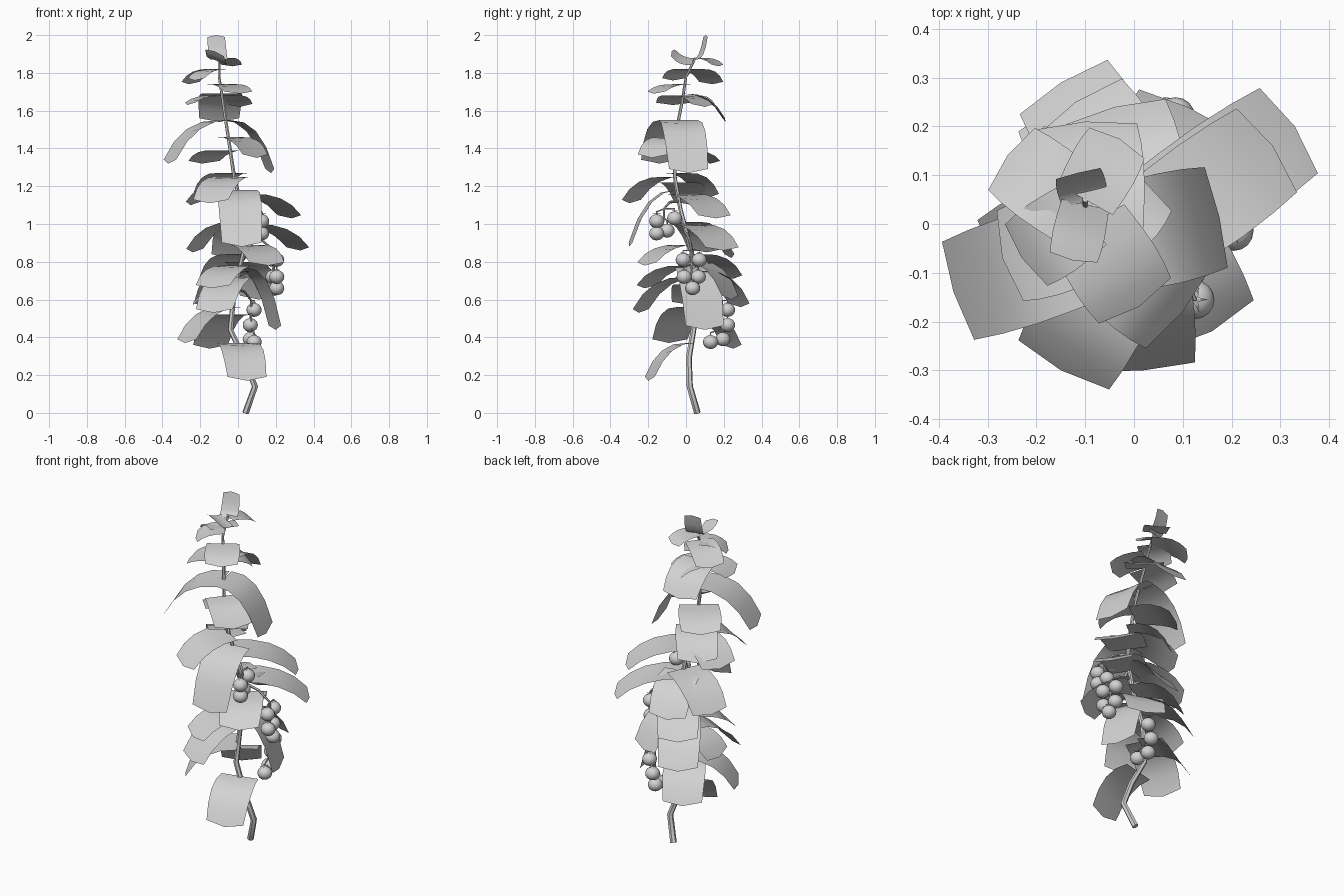
import bpy
import bmesh
import math
from mathutils import Vector

cube = bpy.data.objects.get("Cube")
if cube:
    bpy.data.objects.remove(cube, do_unlink=True)


def make_material(name, color):
    mat = bpy.data.materials.new(name)
    mat.use_nodes = True
    mat.diffuse_color = color
    mat.node_tree.nodes["Principled BSDF"].inputs["Base Color"].default_value = color
    return mat


GREY = make_material("plain grey", (0.65, 0.65, 0.65, 1))


def add_object(name, mesh, smooth_angle=40):
    obj = bpy.data.objects.new(name, mesh)
    bpy.context.collection.objects.link(obj)
    mesh.materials.append(GREY)
    bpy.ops.object.select_all(action="DESELECT")
    obj.select_set(True)
    bpy.context.view_layer.objects.active = obj
    bpy.ops.object.shade_smooth_by_angle(angle=math.radians(smooth_angle))


def tube(name, points, start_radius, end_radius, sides=6):
    """Tapered tube swept along a path."""
    bm = bmesh.new()
    rings = []
    points = [Vector(p) for p in points]
    for i, p in enumerate(points):
        along = (points[min(i + 1, len(points) - 1)] - points[max(i - 1, 0)]).normalized()
        u = along.cross(Vector((0.3, 1, 0.1))).normalized()
        v = along.cross(u)
        r = start_radius + (end_radius - start_radius) * i / (len(points) - 1)
        ring = []
        for k in range(sides):
            a = math.tau * k / sides
            ring.append(bm.verts.new(p + r * (math.cos(a) * u + math.sin(a) * v)))
        rings.append(ring)
    for a, b in zip(rings, rings[1:]):
        for k in range(sides):
            n = (k + 1) % sides
            bm.faces.new((a[k], a[n], b[n], b[k]))
    bm.faces.new(rings[0])
    bm.faces.new(rings[-1])
    bmesh.ops.recalc_face_normals(bm, faces=bm.faces)
    mesh = bpy.data.meshes.new(name)
    bm.to_mesh(mesh)
    bm.free()
    add_object(name, mesh)


# Main stem, kinked at the bottom and leaning towards the top
STEM = [Vector(p) for p in (
    (0.04, 0.06, 0), (0.09, 0.02, 0.14), (0.03, 0.015, 0.29), (-0.04, 0.04, 0.44),
    (-0.02, 0.05, 0.65), (0.03, 0.03, 0.85), (0.02, -0.03, 1.08), (-0.02, -0.06, 1.25),
    (-0.05, -0.06, 1.45), (-0.08, -0.02, 1.65), (-0.1, 0, 1.78), (-0.1, 0.05, 1.88))]
tube("stem", STEM, 0.018, 0.006)


def stem_at(z):
    for a, b in zip(STEM, STEM[1:]):
        if z <= b.z:
            return a.lerp(b, (z - a.z) / (b.z - a.z))
    return STEM[-1].copy()


def leaf(name, base_z, tip, roll=0):
    """Broad thin blade arching from the stem to its tip; roll tilts it sideways."""
    base, tip = stem_at(base_z), Vector(tip)
    out = Vector((tip.x - base.x, tip.y - base.y, 0))
    bend = base + out * 0.65
    side = Vector((-out.y, out.x, 0)).normalized()
    side = (side + Vector((0, 0, roll))).normalized()
    width = min(0.225, 0.1 + max(0, 1.95 - tip.z) * 0.33)
    bm = bmesh.new()
    rows = []
    steps = 4
    for i in range(steps + 1):
        t = i / steps
        mid = base * (1 - t) ** 2 + bend * 2 * t * (1 - t) + tip * t * t
        half = width * (0.47 + 0.04 * math.sin(math.pi * t))
        row = []
        for s in (-1, 0, 1):
            pull = (tip - bend).normalized() * 0.1 * width * t * abs(s)
            row.append(bm.verts.new(mid + side * half * s - pull))
        rows.append(row)
    for a, b in zip(rows, rows[1:]):
        for k in range(2):
            bm.faces.new((a[k], b[k], b[k + 1], a[k + 1]))
    bmesh.ops.recalc_face_normals(bm, faces=bm.faces)
    if sum(f.normal.z for f in bm.faces) < 0:
        bmesh.ops.reverse_faces(bm, faces=bm.faces)
    mesh = bpy.data.meshes.new(name)
    bm.to_mesh(mesh)
    bm.free()
    add_object(name, mesh, 60)


# Leaves: height on the stem, tip position, and sideways roll where there is one
LEAVES = (
    # crown
    (1.87, -0.115, 0.105, 2), (1.86, -0.125, -0.075, 1.915, -0.35), (1.88, -0.03, 0.175, 1.835),
    (1.82, -0.26, 0.14, 1.74), (1.82, -0.23, -0.07, 1.76), (1.74, 0.01, -0.17, 1.69),
    (1.68, -0.27, -0.07, 1.63), (1.69, -0.1, 0.21, 1.54), (1.68, 0.01, 0.1, 1.62),
    # upper middle
    (1.55, -0.37, -0.14, 1.32), (1.55, 0.175, 0.015, 1.27), (1.46, 0.1, -0.18, 1.35),
    (1.39, -0.19, 0.13, 1.32), (1.25, -0.15, -0.3, 1.11), (1.22, -0.25, 0.04, 1.1),
    (1.16, 0.285, 0.16, 1.03), (1.27, -0.16, 0.12, 1.14), (1.18, 0.02, -0.3, 0.88),
    # lower middle
    (1, 0.33, 0.2, 0.86), (1.01, -0.24, 0.11, 0.85), (0.89, 0.16, -0.22, 0.78),
    (1, -0.04, 0.24, 0.82), (0.78, -0.14, -0.22, 0.66), (0.75, -0.15, 0.29, 0.56),
    (0.84, -0.12, 0.25, 0.71), (0.72, -0.13, -0.25, 0.53), (0.8, 0.11, 0.24, 0.6),
    # bottom
    (0.68, -0.24, 0.03, 0.57), (0.56, -0.28, -0.09, 0.37), (0.77, 0.2, 0.1, 0.44),
    (0.52, -0.15, 0.25, 0.34), (0.37, 0.05, -0.2, 0.17))
for i, (z, x, y, tip_z, *roll) in enumerate(LEAVES, 1):
    leaf(f"leaf_{i}", z, (x, y, tip_z), *roll)


def fruit(name, center):
    """Slightly flattened ball with a small pointed cap on top."""
    bm = bmesh.new()
    bmesh.ops.create_uvsphere(bm, u_segments=16, v_segments=10, radius=0.04)
    bmesh.ops.scale(bm, vec=(1, 1, 0.92), verts=bm.verts)
    crown = bm.verts.new((0, 0, 0.042))
    rim = []
    for k in range(10):
        a, r = math.tau * k / 10, (0.026, 0.008)[k % 2]
        rim.append(bm.verts.new((r * math.cos(a), r * math.sin(a), 0.039)))
    for k in range(10):
        bm.faces.new((crown, rim[k], rim[(k + 1) % 10]))
    bmesh.ops.translate(bm, vec=center, verts=bm.verts)
    mesh = bpy.data.meshes.new(name)
    bm.to_mesh(mesh)
    bm.free()
    add_object(name, mesh)


# Fruit trusses: height on the stem, x of the truss, then y and z of each fruit
TRUSSES = {
    "upper": (1.12, 0.11, ((-0.155, 1.015), (-0.06, 1.03), (-0.155, 0.95), (-0.1, 0.965))),
    "middle": (0.95, 0.19, ((-0.015, 0.81), (0.07, 0.81), (-0.01, 0.72), (0.065, 0.72),
                            (0.035, 0.66))),
    "lower": (0.66, 0.07, ((0.22, 0.545), (0.22, 0.465), (0.13, 0.375), (0.195, 0.39)))}
for label, (z, x, spots) in TRUSSES.items():
    mid_y = sum(s[0] for s in spots) / len(spots)
    top = max(s[1] for s in spots) + 0.05
    low = min(s[1] for s in spots) + 0.06
    root = stem_at(z)
    path = [root, root.lerp(Vector((x, mid_y, top)), 0.6) + Vector((0, 0, 0.02)),
            Vector((x, mid_y, top)), Vector((x, mid_y, low))]
    tube(f"{label}_truss_stalk", path, 0.008, 0.005)
    for i, (y, fz) in enumerate(spots, 1):
        fx = x + (0.015 if i % 2 else -0.005)
        fruit(f"{label}_fruit_{i}", (fx, y, fz))
        tube(f"{label}_fruit_stem_{i}",
             [(x, mid_y, min(top, fz + 0.07)), (fx, y, fz + 0.05), (fx, y, fz + 0.03)],
             0.004, 0.004)
